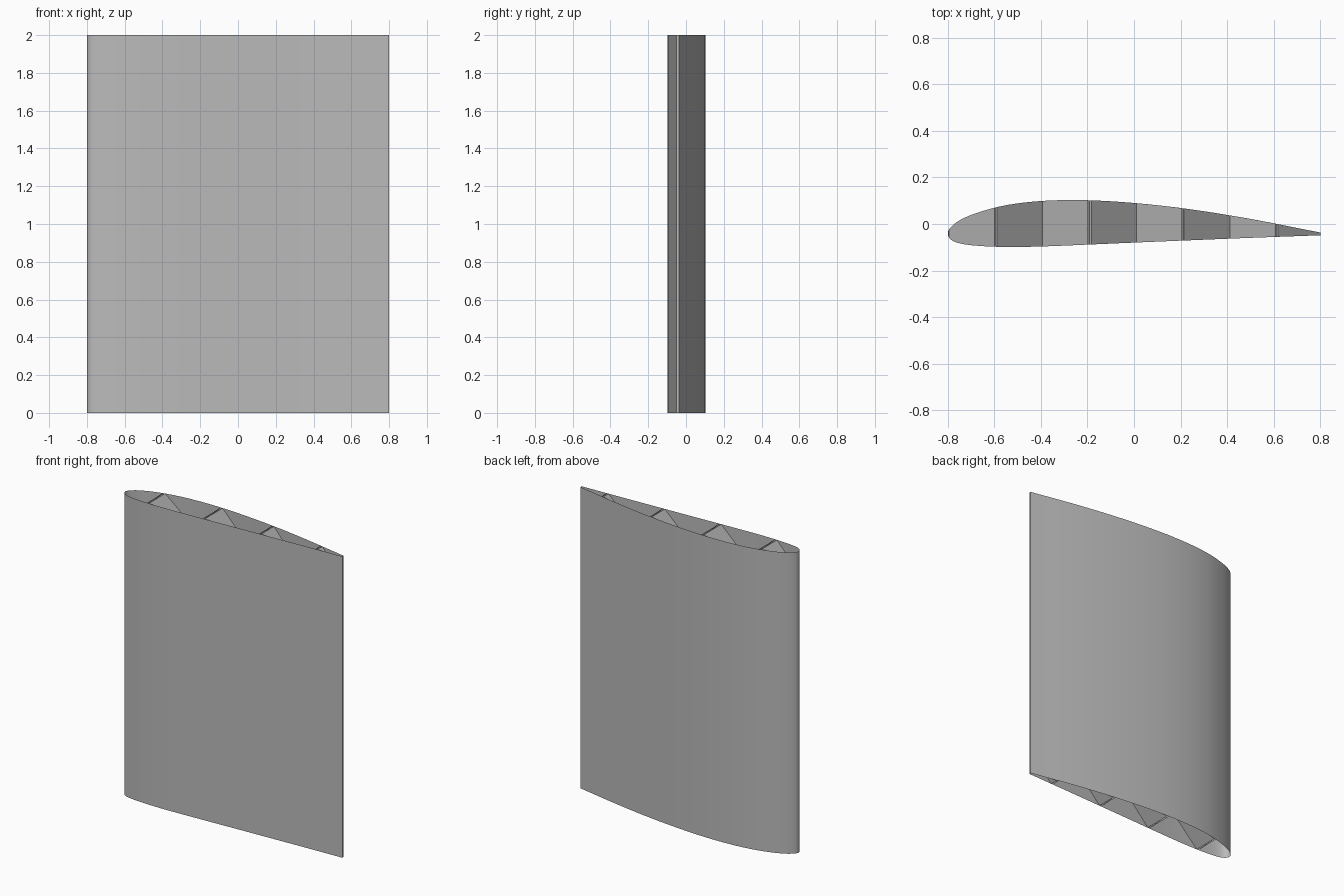
import bpy, bmesh, math

cube = bpy.data.objects.get("Cube")
if cube:
    bpy.data.objects.remove(cube, do_unlink=True)

HALF, HEIGHT = 0.8, 2.0
STEPS = 48                    # samples along each skin
PITCH, FIRST = 0.4024, -0.593  # spacing and first top crossing of the ribs
TOP = HEIGHT + 0.006          # height at which the ribs would cross

# Skin heights at equal steps of the square root of the chord fraction
UPPER = [-0.04, -0.011, 0.023, 0.054, 0.082, 0.099, 0.103, 0.092, 0.066, 0.023, -0.036]
LOWER = [-0.04, -0.069, -0.086, -0.095, -0.099, -0.097, -0.09, -0.081, -0.071, -0.06, -0.049]


def skin_y(table, u):
    """Smooth curve through the table, u from nose (0) to tail (1)."""
    n = len(table) - 1
    i = min(int(u * n), n - 1)
    t = u * n - i
    b, c = table[i], table[i + 1]
    other = LOWER if table is UPPER else UPPER
    a = table[i - 1] if i > 0 else other[1]
    d = table[i + 2] if i + 2 <= n else 2 * c - b
    return b + t / 2 * (c - a + t * (2 * a - 5 * b + 4 * c - d + t * (3 * (b - c) + d - a)))


def chord_x(u):
    return -HALF + 2 * HALF * u * u


def chord_u(x):
    return math.sqrt(max(0.0, (x + HALF) / (2 * HALF)))


grey = bpy.data.materials.new("plain grey")
grey.use_nodes = True
grey.diffuse_color = (0.5, 0.5, 0.5, 1)
grey.node_tree.nodes["Principled BSDF"].inputs["Base Color"].default_value = (0.5, 0.5, 0.5, 1)


def make_object(name, bm):
    mesh = bpy.data.meshes.new(name)
    bm.to_mesh(mesh)
    bm.free()
    mesh.materials.append(grey)
    obj = bpy.data.objects.new(name, mesh)
    bpy.context.collection.objects.link(obj)
    return obj


# Outer skin: open-ended wing section, lower tail round the nose to upper tail
bm = bmesh.new()
us = [i / STEPS for i in range(STEPS + 1)]
profile = [(chord_x(u), skin_y(LOWER, u)) for u in reversed(us)]
profile += [(chord_x(u), skin_y(UPPER, u)) for u in us[1:]]
bottom = [bm.verts.new((x, y, 0)) for x, y in profile]
top = [bm.verts.new((x, y, HEIGHT)) for x, y in profile]
for i in range(len(profile)):
    j = (i + 1) % len(profile)
    bm.faces.new((bottom[j], bottom[i], top[i], top[j]))
skin = make_object("wing_skin", bm)

bpy.ops.object.select_all(action='DESELECT')
skin.select_set(True)
bpy.context.view_layer.objects.active = skin
bpy.ops.object.shade_smooth_by_angle(angle=math.radians(35))


# Inner ribs: thin sheets at 45 degrees, cut to the section and to the height
def add_rib(bm, node, slope):
    ends = sorted(node + (z - TOP) / slope for z in (0, HEIGHT))
    x0, x1 = max(ends[0], -HALF + 0.001), min(ends[1], HALF)
    if x1 - x0 < 0.005:
        return
    u0, u1 = chord_u(x0), chord_u(x1)
    last = None
    for i in range(STEPS + 1):
        u = u0 + (u1 - u0) * i / STEPS
        x = chord_x(u)
        z = TOP + slope * (x - node)
        pair = [bm.verts.new((x, skin_y(LOWER, u) + 0.0004, z)),
                bm.verts.new((x, skin_y(UPPER, u) - 0.0004, z))]
        if last:
            bm.faces.new((last[0], pair[0], pair[1], last[1]))
        last = pair


for name, slope in (("rising_ribs", 1), ("falling_ribs", -1)):
    bm = bmesh.new()
    for k in range(-8, 12):
        add_rib(bm, FIRST + k * PITCH, slope)
    make_object(name, bm)
